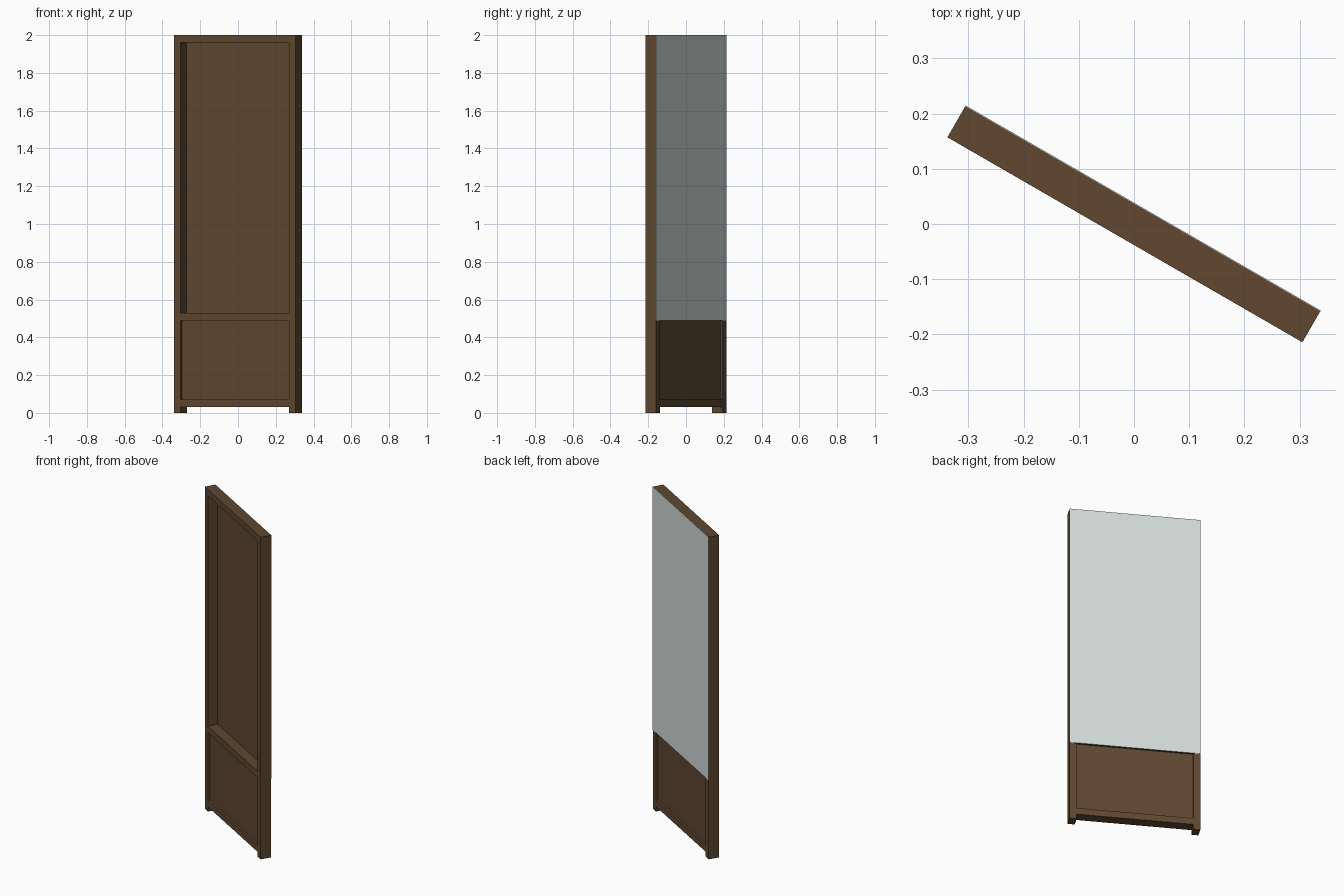
import bpy, bmesh, math
from mathutils import Matrix, Vector

if "Cube" in bpy.data.objects:
    bpy.data.objects.remove(bpy.data.objects["Cube"])


def material(name, rgb):
    m = bpy.data.materials.new(name)
    m.diffuse_color = (*rgb, 1)
    m.use_nodes = True
    m.node_tree.nodes["Principled BSDF"].inputs["Base Color"].default_value = m.diffuse_color
    return m


wood = material("dark_wood", (0.115, 0.064, 0.030))
glass = material("pale_mirror", (0.65, 0.73, 0.70))

TURN = Matrix.Rotation(math.radians(-30), 4, 'Z')
HW = 0.3715            # half width
F, B = -0.033, 0.032   # front and back of the frame
S = 0.04               # frame member width


def box(name, x, y, z, mat):
    """Box from three (min, max) ranges, turned 30 degrees about z."""
    bm = bmesh.new()
    bmesh.ops.create_cube(bm, size=1)
    size = Vector((x[1] - x[0], y[1] - y[0], z[1] - z[0]))
    mid = Vector((sum(x) / 2, sum(y) / 2, sum(z) / 2))
    for v in bm.verts:
        v.co = TURN @ (mid + v.co * size)
    me = bpy.data.meshes.new(name)
    bm.to_mesh(me)
    bm.free()
    me.materials.append(mat)
    ob = bpy.data.objects.new(name, me)
    bpy.context.collection.objects.link(ob)
    return ob


inner = (-HW + S, HW - S)

# Side posts, reaching the ground as feet
box("left_post", (-HW, -HW + S), (F, B), (0, 2), wood)
box("right_post", (HW - S, HW), (F, B), (0, 2), wood)

# Cross rails
for name, z in (("bottom_rail", 0.03), ("middle_rail", 0.49), ("top_rail", 1.96)):
    box(name, inner, (F, B), (z, z + S), wood)

# Lower panel, recessed on both faces
box("lower_panel", inner, (-0.02, 0.019), (0.07, 0.49), wood)

# Thin backing board behind the deep upper recess
box("upper_backing", inner, (0.028, B), (0.53, 1.96), wood)

# Mirror plate over the whole upper back
box("mirror_plate", (-HW, HW), (B, 0.0335), (0.49, 2), glass)
